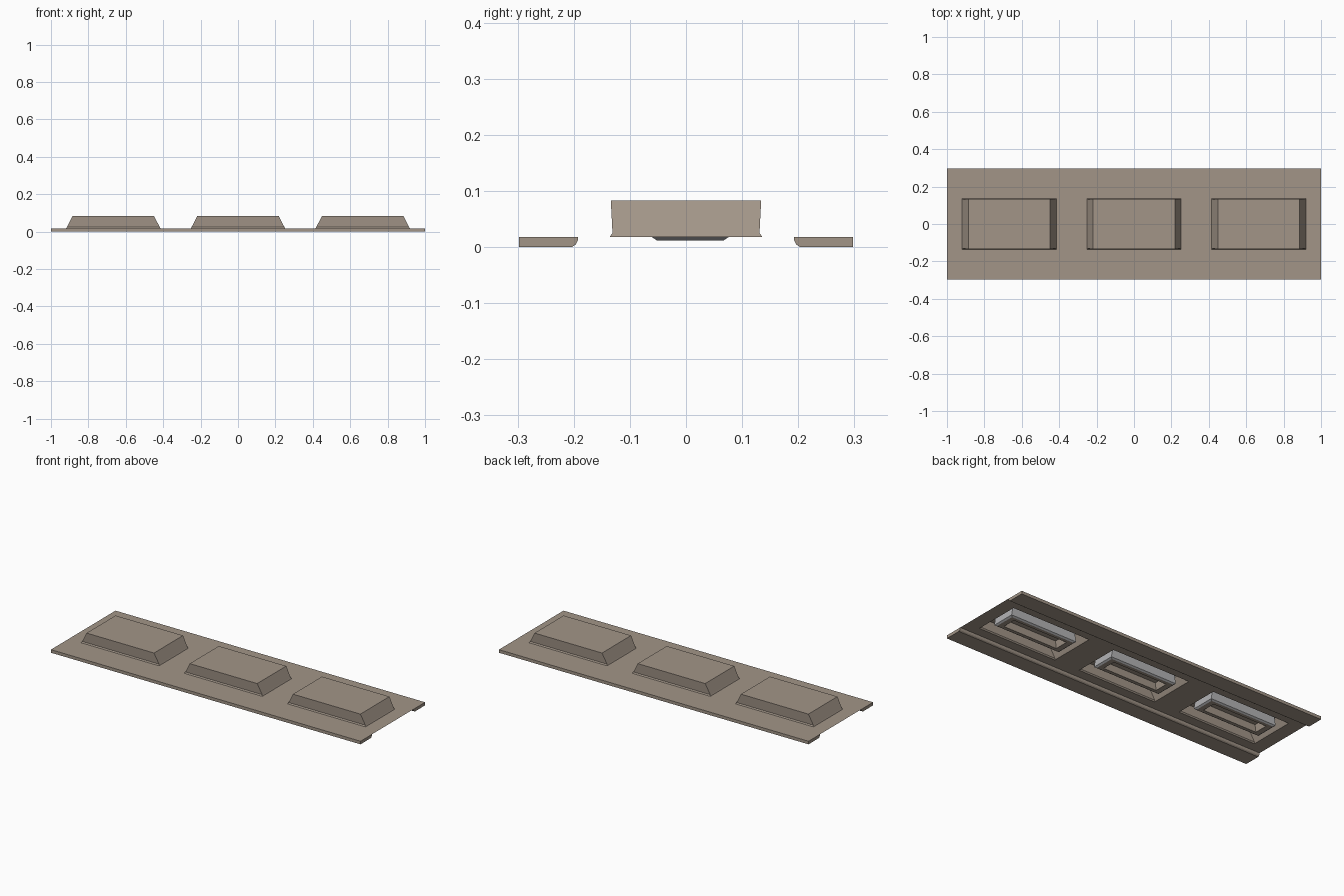
import bpy, bmesh

if "Cube" in bpy.data.objects:
    bpy.data.objects.remove(bpy.data.objects["Cube"])

def material(name, rgb):
    m = bpy.data.materials.new(name)
    m.diffuse_color = (*rgb, 1)
    m.use_nodes = True
    m.node_tree.nodes["Principled BSDF"].inputs["Base Color"].default_value = m.diffuse_color
    return m

STONE = material("warm_grey", (0.36, 0.30, 0.245))
GREY = material("neutral_grey", (0.45, 0.45, 0.46))

def finish(bm, name, mats, recalc=False):
    if recalc:
        bmesh.ops.recalc_face_normals(bm, faces=bm.faces)
    me = bpy.data.meshes.new(name)
    bm.to_mesh(me)
    bm.free()
    for m in mats:
        me.materials.append(m)
    ob = bpy.data.objects.new(name, me)
    bpy.context.collection.objects.link(ob)
    return ob

def loft(name, cx, cy, rings, mats, grey_bands=()):
    """Rectangular rings (half x, half y, z) joined in order, last one capped."""
    bm = bmesh.new()
    loops = [[bm.verts.new((cx + sx * hx, cy + sy * hy, z))
              for sx, sy in ((-1, -1), (1, -1), (1, 1), (-1, 1))]
             for hx, hy, z in rings]
    for k, (a, b) in enumerate(zip(loops, loops[1:])):
        for i in range(4):
            j = (i + 1) % 4
            f = bm.faces.new((a[i], a[j], b[j], b[i]))
            f.material_index = 1 if k in grey_bands else 0
    bm.faces.new(loops[-1])
    return finish(bm, name, mats)

def rail(name, cx, side):
    """Edge strip with a rounded lower inner corner."""
    profile = [(0.298, 0), (0.298, 0.018), (0.192, 0.018), (0.193, 0.011),
               (0.196, 0.005), (0.203, 0.0)]
    bm = bmesh.new()
    ends = [[bm.verts.new((cx + s / 3, side * y, z)) for y, z in profile]
            for s in (-1, 1)]
    n = len(profile)
    for i in range(n):
        j = (i + 1) % n
        bm.faces.new((ends[0][i], ends[0][j], ends[1][j], ends[1][i]))
    for e in ends:
        bm.faces.new(e)
    return finish(bm, name, [STONE], True)

for n, cx in enumerate((-2 / 3, 0, 2 / 3), 1):
    # thin panel sheet rising into a hollow raised housing
    loft(f"panel_housing_{n}", cx, 0,
         [(1 / 3, 0.193, 0.018), (0.252, 0.136, 0.018), (0.248, 0.131, 0.025),
          (0.218, 0.134, 0.083)], [STONE])
    # recessed frame hanging inside the housing, open underneath
    loft(f"inner_frame_{n}", cx, 0.0075,
         [(0.205, 0.069, 0.078), (0.215, 0.069, 0.018), (0.205, 0.060, 0.012),
          (0.175, 0.040, 0.012), (0.165, 0.035, 0.05)],
         [STONE, GREY], (0, 1))
    # edge rails
    rail(f"front_rail_{n}", cx, -1)
    rail(f"back_rail_{n}", cx, 1)
